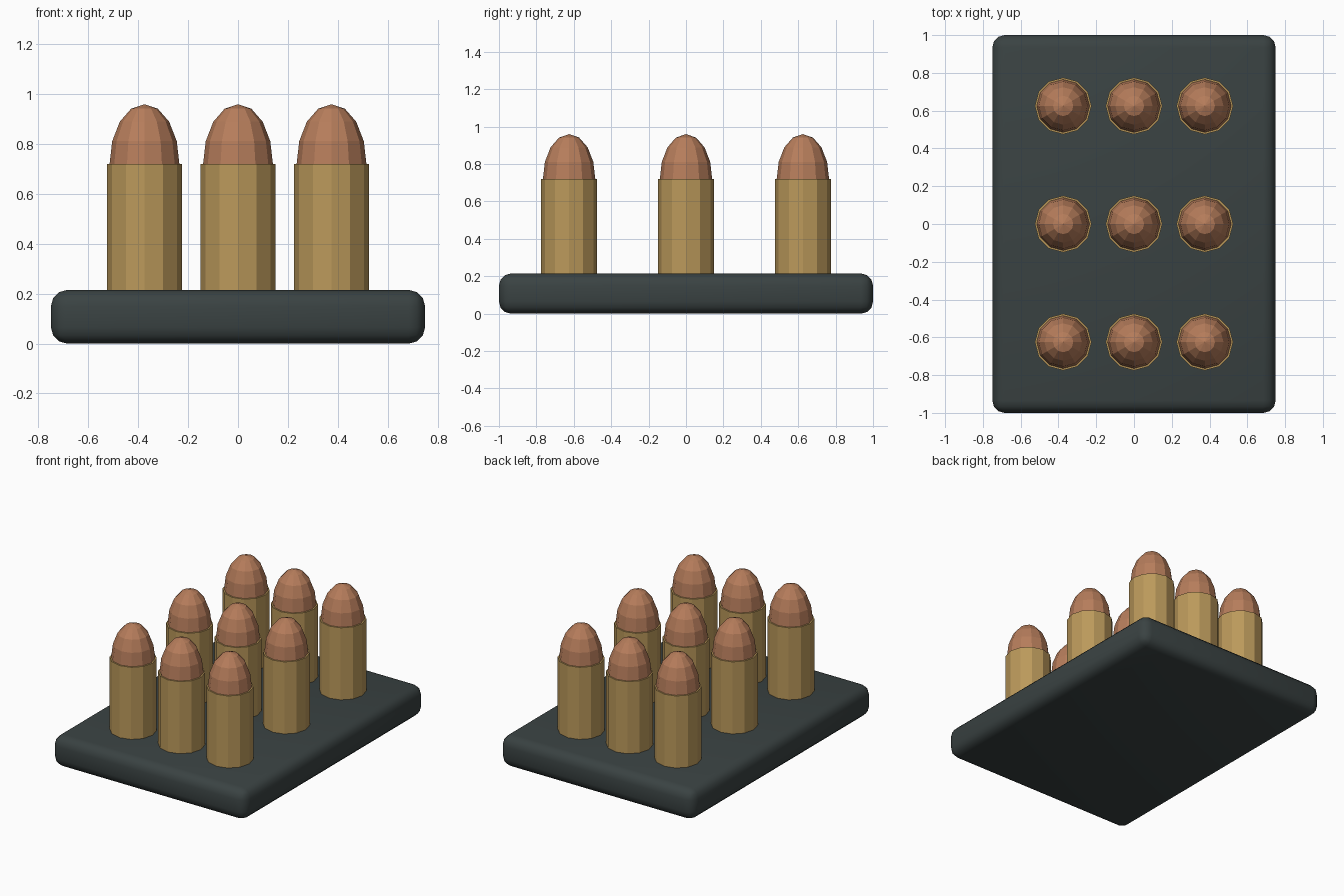
import bpy, math

if "Cube" in bpy.data.objects:
    bpy.data.objects.remove(bpy.data.objects["Cube"])


def material(name, rgb):
    m = bpy.data.materials.new(name)
    m.diffuse_color = (*rgb, 1)
    m.use_nodes = True
    m.node_tree.nodes["Principled BSDF"].inputs["Base Color"].default_value = m.diffuse_color
    return m


DARK = material("dark slate", (0.042, 0.055, 0.055))
BRASS = material("brass", (0.50, 0.32, 0.105))
COPPER = material("copper", (0.47, 0.205, 0.105))


def finish(obj, name, mat):
    obj.name = name
    obj.data.materials.append(mat)


# Rounded tray
bpy.ops.mesh.primitive_cube_add(size=1, location=(0, 0, 0.1075))
tray = bpy.context.object
tray.scale = (1.5, 2, 0.215)
bpy.ops.object.transform_apply(location=False, rotation=False, scale=True)
bevel = tray.modifiers.new("rounded edges", 'BEVEL')
bevel.width = 0.065
bevel.segments = 3
bpy.ops.object.modifier_apply(modifier=bevel.name)
bpy.ops.object.shade_smooth()
finish(tray, "tray", DARK)


def lathe(name, profile, centre, mat, sides=12):
    """Revolve (radius, height) points; radius 0 closes to a point."""
    verts, faces, rings = [], [], []
    for r, z in profile:
        n = sides if r > 0 else 1
        rings.append([len(verts) + i for i in range(n)])
        for i in range(n):
            a = 2 * math.pi * i / sides
            verts.append((r * math.cos(a), r * math.sin(a), z))
    for low, high in zip(rings, rings[1:]):
        for i in range(sides):
            j = (i + 1) % sides
            if len(high) == 1:
                faces.append((low[i], low[j], high[0]))
            else:
                faces.append((low[i], low[j], high[j], high[i]))
    faces.append(tuple(reversed(rings[0])))
    if len(rings[-1]) > 1:
        faces.append(tuple(rings[-1]))
    mesh = bpy.data.meshes.new(name)
    mesh.from_pydata(verts, [], faces)
    obj = bpy.data.objects.new(name, mesh)
    bpy.context.collection.objects.link(obj)
    obj.location = centre
    finish(obj, name, mat)


# Three by three grid of cases with domed tips
case = [(0.15, 0.20), (0.15, 0.72)]
tip = [(0.14 * math.cos(a), 0.72 + 0.24 * math.sin(a))
       for a in (math.radians(22.5 * k) for k in range(4))] + [(0, 0.96)]
for x in (-0.375, 0, 0.375):
    for y in (-0.625, 0, 0.625):
        lathe("case", case, (x, y, 0), BRASS)
        lathe("tip", tip, (x, y, 0), COPPER)
